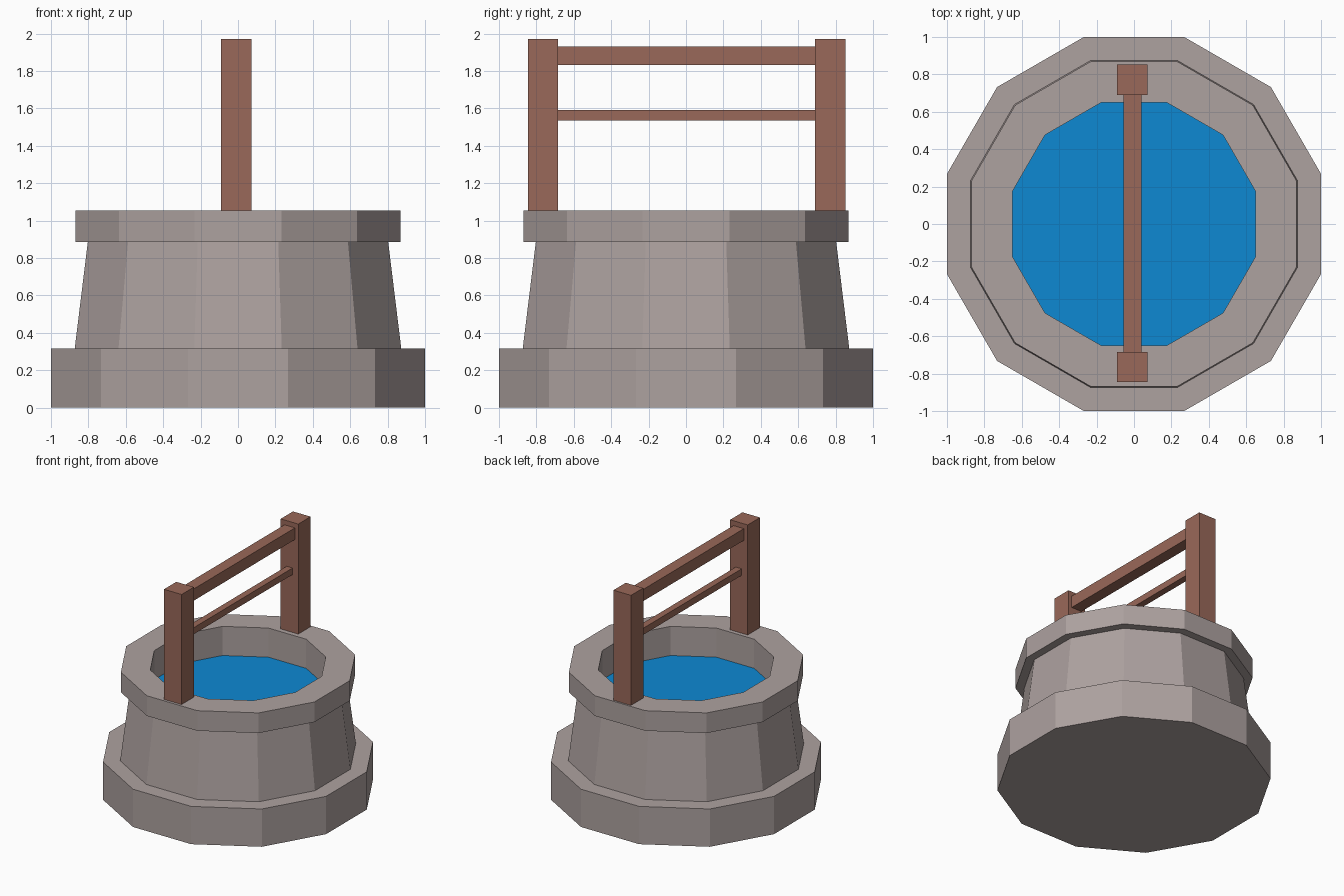
import bpy, bmesh, math

if "Cube" in bpy.data.objects:
    bpy.data.objects.remove(bpy.data.objects["Cube"])

SIDES = 12


def material(name, rgb):
    m = bpy.data.materials.new(name)
    m.diffuse_color = (*rgb, 1)
    m.use_nodes = True
    m.node_tree.nodes["Principled BSDF"].inputs["Base Color"].default_value = m.diffuse_color
    return m


stone = material("stone", (0.42, 0.36, 0.35))
wood = material("wood", (0.32, 0.14, 0.10))
blue = material("water", (0.004, 0.25, 0.65))


def finish(name, bm, mat):
    bmesh.ops.recalc_face_normals(bm, faces=bm.faces)
    me = bpy.data.meshes.new(name)
    bm.to_mesh(me)
    bm.free()
    me.materials.append(mat)
    ob = bpy.data.objects.new(name, me)
    bpy.context.collection.objects.link(ob)
    return ob


def ring(bm, apothem, z):
    # twelve-sided ring with flats facing the axes
    r = apothem / math.cos(math.pi / SIDES)
    angles = [math.tau * (i + 0.5) / SIDES for i in range(SIDES)]
    return [bm.verts.new((r * math.cos(a), r * math.sin(a), z)) for a in angles]


def lathe(name, profile, mat):
    bm = bmesh.new()
    rings = [ring(bm, a, z) for a, z in profile]
    for lo, hi in zip(rings, rings[1:]):
        for i in range(SIDES):
            j = (i + 1) % SIDES
            bm.faces.new((lo[i], lo[j], hi[j], hi[i]))
    bm.faces.new(rings[0])
    bm.faces.new(rings[-1])
    return finish(name, bm, mat)


def box(name, lo, hi, mat):
    bm = bmesh.new()
    bmesh.ops.create_cube(bm, size=1)
    for v in bm.verts:
        v.co = [l + (c + 0.5) * (h - l) for c, l, h in zip(v.co, lo, hi)]
    return finish(name, bm, mat)


# Stone well: stepped base, tapered wall, overhanging rim, hollow shaft
lathe("stone_well", [(1.0, 0), (1.0, 0.315), (0.873, 0.315), (0.838, 0.60),
                     (0.803, 0.885), (0.868, 0.885), (0.868, 1.053),
                     (0.65, 1.053), (0.65, 0.78)], stone)

# Water surface inside the shaft
bm = bmesh.new()
bm.faces.new(ring(bm, 0.65, 0.81))
finish("water", bm, blue)

# Two posts standing on the rim
for side, y in (("front", -0.765), ("back", 0.772)):
    box(side + "_post", (-0.09, y - 0.081, 1.05), (0.072, y + 0.081, 1.97), wood)

# Cross beam and thinner rope bar between the posts
box("cross_beam", (-0.055, -0.69, 1.832), (0.041, 0.70, 1.93), wood)
box("rope_bar", (-0.035, -0.69, 1.535), (0.02, 0.70, 1.59), wood)
